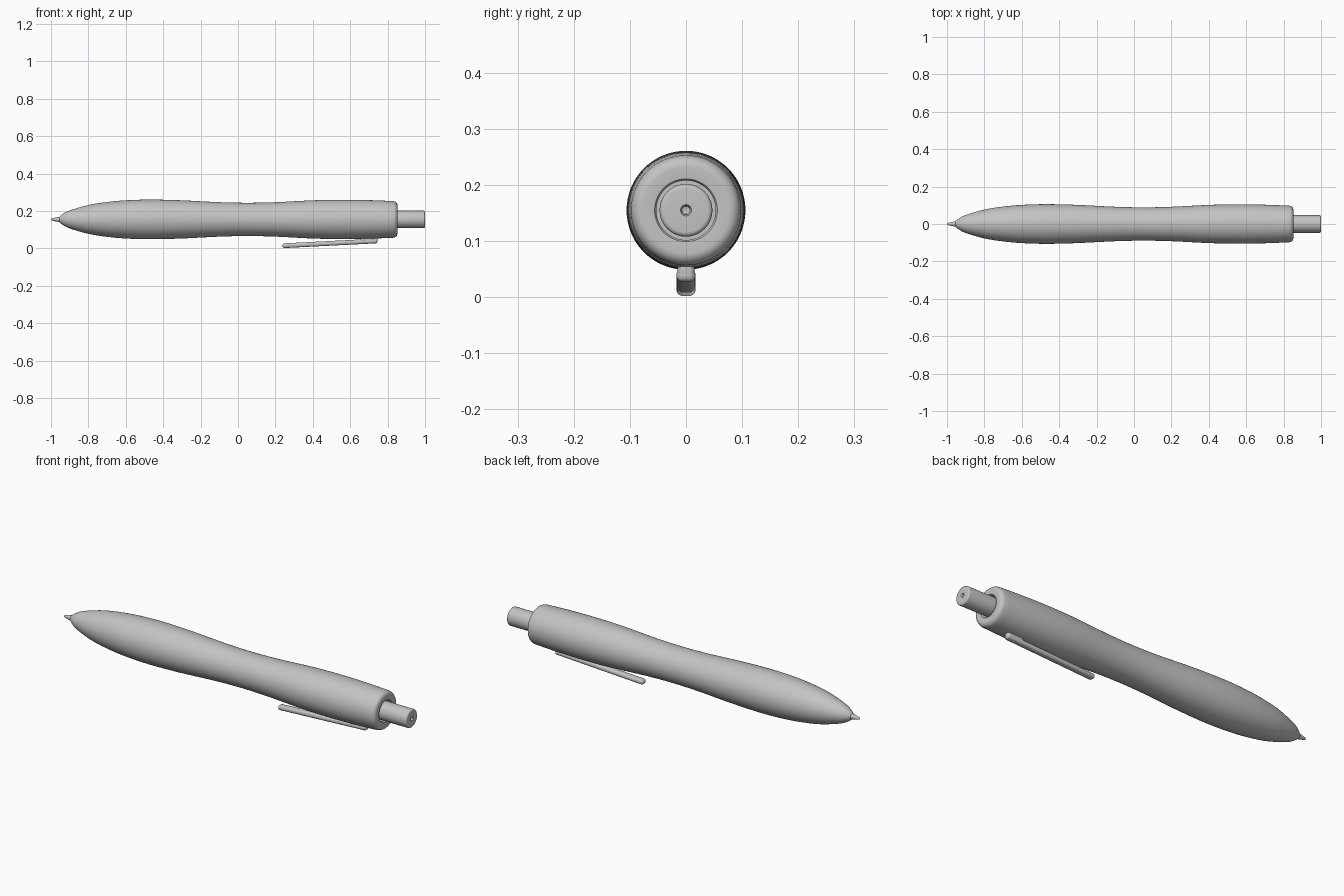
import bpy, bmesh, math
from mathutils import Vector

AXIS_Z = 0.155
SIDES = 64

cube = bpy.data.objects.get("Cube")
if cube:
    bpy.data.objects.remove(cube, do_unlink=True)

grey = bpy.data.materials.new("plain grey")
grey.use_nodes = True
colour = (0.55, 0.55, 0.55, 1)
grey.diffuse_color = colour
grey.node_tree.nodes["Principled BSDF"].inputs["Base Color"].default_value = colour


def finish(name, bm, angle=40):
    bmesh.ops.recalc_face_normals(bm, faces=bm.faces)
    mesh = bpy.data.meshes.new(name)
    bm.to_mesh(mesh)
    bm.free()
    mesh.materials.append(grey)
    obj = bpy.data.objects.new(name, mesh)
    bpy.context.collection.objects.link(obj)
    bpy.ops.object.select_all(action='DESELECT')
    obj.select_set(True)
    bpy.context.view_layer.objects.active = obj
    bpy.ops.object.shade_smooth_by_angle(angle=math.radians(angle))
    return obj


def smooth_profile(points, steps=6):
    """Catmull-Rom curve through (x, radius) points."""
    p = [Vector(q) for q in points]
    p = [2 * p[0] - p[1]] + p + [2 * p[-1] - p[-2]]
    out = []
    for a, b, c, d in zip(p, p[1:], p[2:], p[3:]):
        for i in range(steps):
            t = i / steps
            out.append(0.5 * (2 * b + (c - a) * t + (2 * a - 5 * b + 4 * c - d) * t ** 2
                              + (3 * b - a - 3 * c + d) * t ** 3))
    return [tuple(q) for q in out] + [tuple(points[-1])]


def lathe(name, profile):
    """Spin an (x, radius) profile around the long axis."""
    bm = bmesh.new()
    verts = [bm.verts.new((x, 0, AXIS_Z + r)) for x, r in profile]
    edges = [bm.edges.new(pair) for pair in zip(verts, verts[1:])]
    bmesh.ops.spin(bm, geom=verts + edges, cent=(0, 0, AXIS_Z), axis=(1, 0, 0),
                   angle=math.tau, steps=SIDES, use_merge=True)
    bmesh.ops.remove_doubles(bm, verts=bm.verts, dist=0.00005)
    return finish(name, bm)


def rounded_end(x, r, bevel, steps=6):
    """Quarter-round from the side (radius r) to the end face at x."""
    return [(x - bevel + bevel * math.sin(a), r - bevel + bevel * math.cos(a))
            for a in (math.pi / 2 * i / steps for i in range(steps + 1))]


# Barrel: swelling grip, narrow waist, rounded rear rim with a bore
outer = smooth_profile([(-0.955, 0.015), (-0.94, 0.027), (-0.9, 0.048), (-0.8, 0.077),
                        (-0.7, 0.093), (-0.6, 0.102), (-0.47, 0.106), (-0.3, 0.102),
                        (-0.1, 0.092), (0.05, 0.089), (0.2, 0.092), (0.4, 0.102),
                        (0.55, 0.105), (0.7, 0.103), (0.83, 0.098)])
lathe("barrel", [(-0.955, 0)] + outer + rounded_end(0.852, 0.097, 0.02)[1:]
      + [(0.85, 0.056), (0.846, 0.053), (0.75, 0.053), (0.75, 0)])

# Writing point: small cone with a ball end
lathe("writing_point", [(-0.94, 0), (-0.94, 0.014), (-0.962, 0.0135), (-0.985, 0.008),
                        (-0.994, 0.0065), (-0.998, 0.004), (-1, 0)])

# Push button with a small dimple in its end
lathe("push_button", [(0.74, 0), (0.74, 0.047)] + rounded_end(1.0, 0.047, 0.008)
      + [(1.0, 0.01), (0.997, 0.008), (0.99, 0.007), (0.988, 0)])


def rounded_bar(name, start, end, width, height, bevel):
    """Box stretched between two points in the xz plane, with rounded edges."""
    a, b = Vector(start), Vector(end)
    bm = bmesh.new()
    bmesh.ops.create_cube(bm, size=1)
    along = (b - a).normalized()
    up = Vector((-along.z, 0, along.x))
    for v in bm.verts:
        v.co = ((a + b) / 2 + (b - a) * v.co.x
                + Vector((0, width * v.co.y, 0)) + up * height * v.co.z)
    bmesh.ops.bevel(bm, geom=bm.edges[:], offset=bevel, segments=4, profile=0.5,
                    affect='EDGES')
    return finish(name, bm, 50)


# Pocket clip: sloping bar and the foot that joins it to the barrel
rounded_bar("clip_bar", (0.238, 0, 0.014), (0.745, 0, 0.04), 0.034, 0.025, 0.011)
rounded_bar("clip_foot", (0.655, 0, 0.05), (0.745, 0, 0.05), 0.03, 0.034, 0.008)
